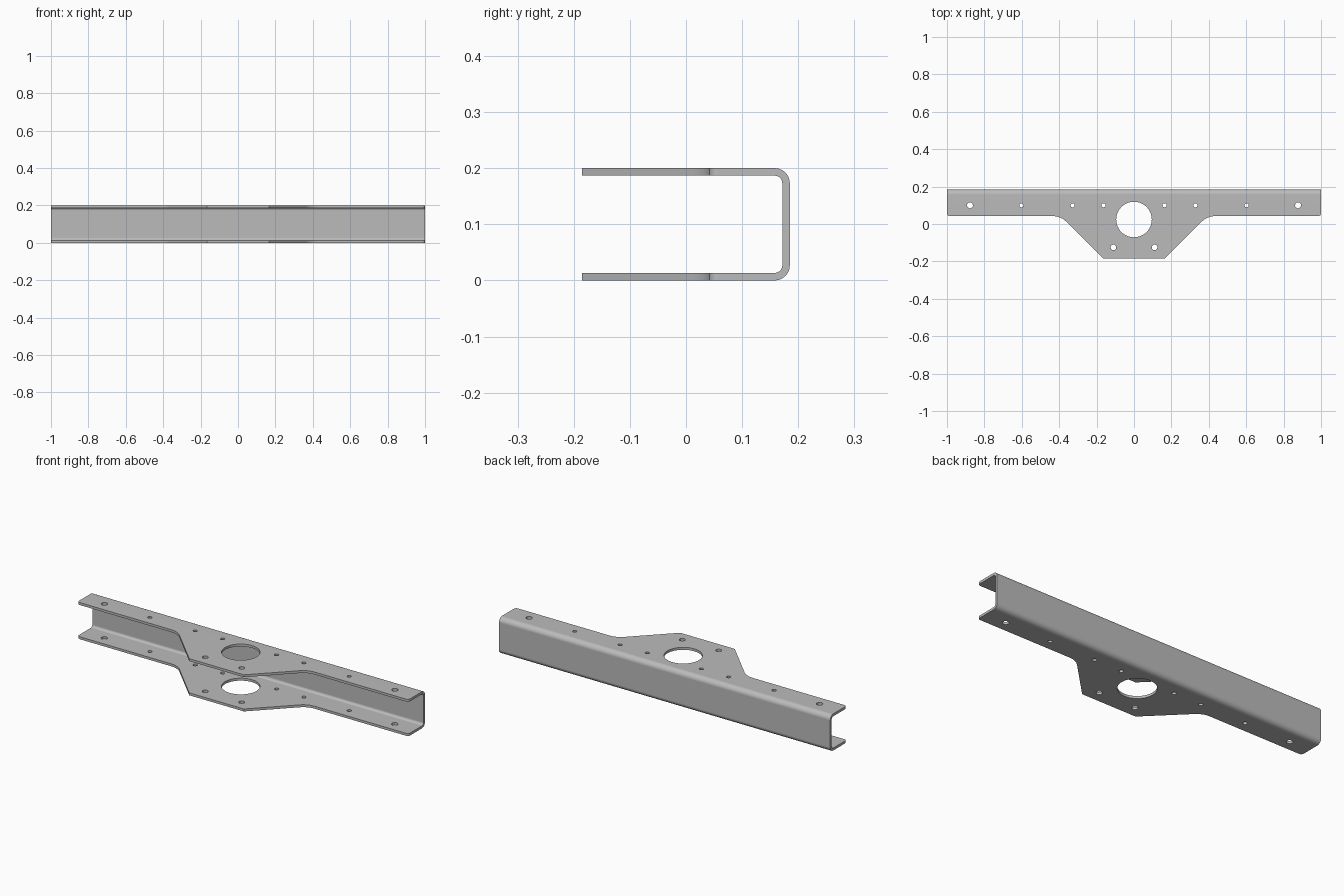
import bpy, bmesh, math
from mathutils import Vector, Matrix

if "Cube" in bpy.data.objects:
    bpy.data.objects.remove(bpy.data.objects["Cube"], do_unlink=True)

THICK, HEIGHT, BACK, FRONT = 0.0134, 0.2, 0.185, -0.185
BEND = 0.027          # outer bend radius of the sheet
LIP = 0.042           # front edge of the narrow flange

steel = bpy.data.materials.new("grey_steel")
steel.use_nodes = True
steel.diffuse_color = (0.5, 0.5, 0.5, 1)
steel.node_tree.nodes["Principled BSDF"].inputs["Base Color"].default_value = (0.5, 0.5, 0.5, 1)


def to_object(name, bm):
    bmesh.ops.recalc_face_normals(bm, faces=bm.faces)
    mesh = bpy.data.meshes.new(name)
    bm.to_mesh(mesh)
    bm.free()
    mesh.materials.append(steel)
    obj = bpy.data.objects.new(name, mesh)
    bpy.context.collection.objects.link(obj)
    return obj


def prism(name, points, offset):
    """Extrude a closed outline along an offset."""
    bm = bmesh.new()
    face = bm.faces.new([bm.verts.new(p) for p in points])
    new = bmesh.ops.extrude_face_region(bm, geom=[face], use_keep_orig=True)["geom"]
    bmesh.ops.translate(bm, vec=offset, verts=[v for v in new if isinstance(v, bmesh.types.BMVert)])
    return to_object(name, bm)


def fillet(prev, corner, nxt, radius, steps=12):
    """Arc that rounds a corner of an outline."""
    a, b = (prev - corner).normalized(), (nxt - corner).normalized()
    half = a.angle(b) / 2
    centre = corner + (a + b).normalized() * radius / math.sin(half)
    reach = radius / math.tan(half)
    s = (corner + a * reach - centre).normalized()
    e = (corner + b * reach - centre).normalized()
    return [centre + s.slerp(e, i / steps) * radius for i in range(steps + 1)]


def bend(radius, steps=12):
    """Two quarter bends at the back of the channel, from bottom to top."""
    pts = []
    for z, start in ((BEND, -90), (HEIGHT - BEND, 0)):
        for i in range(steps + 1):
            t = math.radians(start + 90 * i / steps)
            pts.append((BACK - BEND + radius * math.cos(t), z + radius * math.sin(t)))
    return pts


def boolean(obj, cutter, operation):
    cutter.hide_render = True
    mod = obj.modifiers.new(operation, 'BOOLEAN')
    mod.operation, mod.object, mod.solver = operation, cutter, 'EXACT'
    bpy.ops.object.modifier_apply(modifier=mod.name)
    bpy.data.objects.remove(cutter, do_unlink=True)


# Bent sheet: C section run along x, oversize at the ends and front
section = ([(-0.25, 0)] + bend(BEND) + [(-0.25, HEIGHT), (-0.25, HEIGHT - THICK)]
           + bend(BEND - THICK)[::-1] + [(-0.25, THICK)])
channel = prism("channel_bracket", [(-1.1, y, z) for y, z in section], (2.2, 0, 0))

# Plan outline with rounded neck and end corners, mirrored in x
key = [Vector((x, y, -0.1)) for x, y in ((0.165, FRONT), (0.392, LIP), (1, LIP), (1, 0.3))]
half = [key[0]] + fillet(*key[0:3], 0.1) + fillet(*key[1:4], 0.015) + [key[3]]
outline = prism("outline_cutter", half + [Vector((-p.x, p.y, p.z)) for p in reversed(half)], (0, 0, 0.4))

# Holes through both flanges: x, y, radius
holes = [(0, 0.024, 0.095, 64)]
for x, y, r in ((0.163, 0.1, 0.011), (0.328, 0.1, 0.011), (0.602, 0.1, 0.011),
                (0.877, 0.1, 0.016), (0.11, -0.125, 0.015)):
    holes += [(x, y, r, 24), (-x, y, r, 24)]
bm = bmesh.new()
for x, y, r, n in holes:
    bmesh.ops.create_cone(bm, cap_ends=True, segments=n, radius1=r, radius2=r, depth=0.4,
                          matrix=Matrix.Translation((x, y, 0.1)))
hole_cutter = to_object("hole_cutter", bm)

# Cut to shape and shade
bpy.ops.object.select_all(action='DESELECT')
channel.select_set(True)
bpy.context.view_layer.objects.active = channel
boolean(channel, outline, 'INTERSECT')
boolean(channel, hole_cutter, 'DIFFERENCE')
bpy.ops.object.shade_smooth_by_angle(angle=math.radians(30))
weighted = channel.modifiers.new("flat_face_normals", 'WEIGHTED_NORMAL')
weighted.keep_sharp = True
